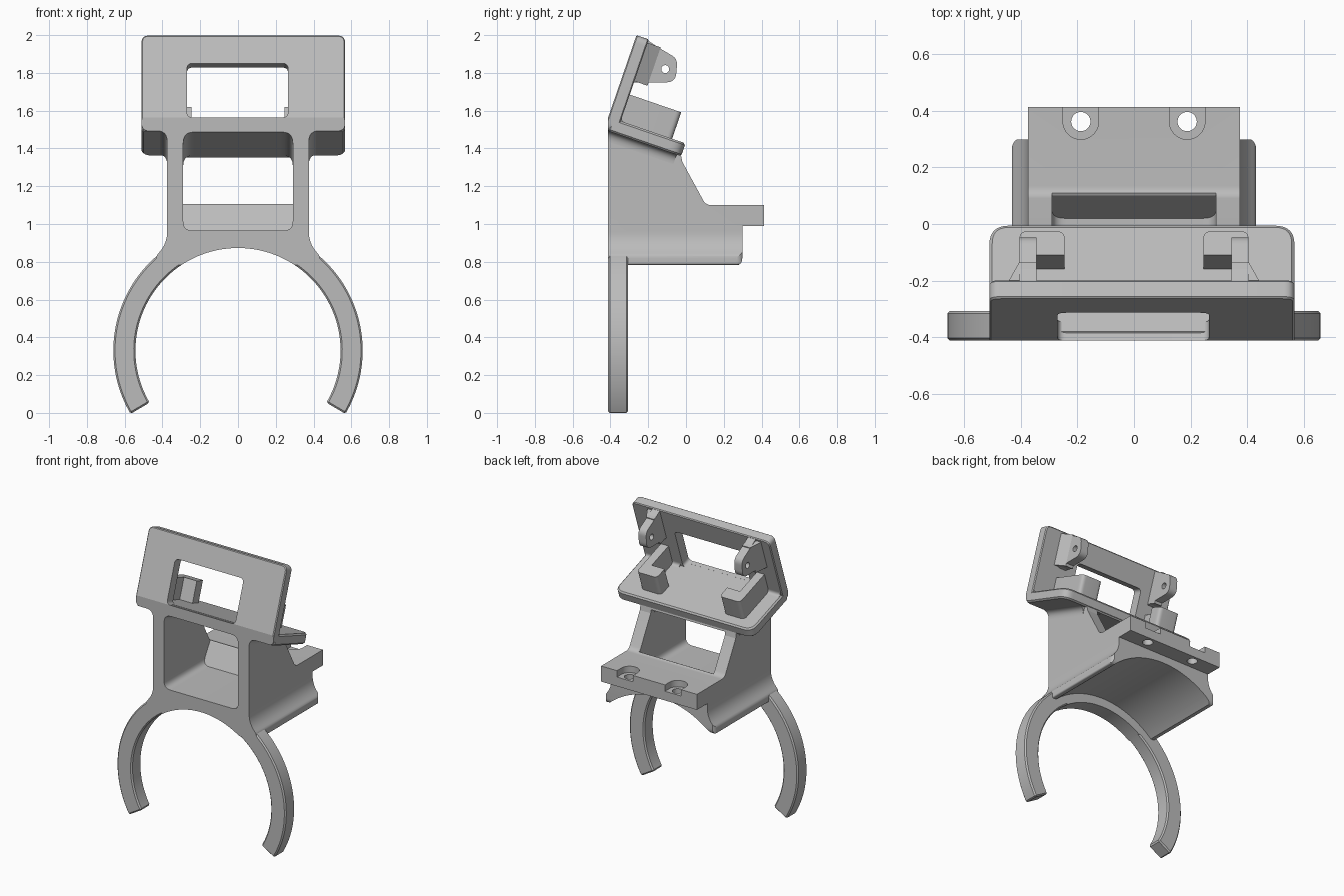
import bpy, bmesh, math
from mathutils import Vector

cube = bpy.data.objects.get("Cube")
if cube:
    bpy.data.objects.remove(cube, do_unlink=True)

grey = bpy.data.materials.new("plain_grey")
grey.use_nodes = True
COLOUR = (0.5, 0.5, 0.5, 1)
grey.diffuse_color = COLOUR
grey.node_tree.nodes["Principled BSDF"].inputs["Base Color"].default_value = COLOUR

# Tilted frame of the upper cradle: u runs back along the shelf, v up the panel
TILT = math.radians(19)
C, S = math.cos(TILT), math.sin(TILT)
FRONT, BACK = -0.412, 0.413


def tilted(x, u, v):
    return Vector((x, FRONT + u * C + v * S, 1.497 - u * S + v * C))


# Each plane maps (p, q, depth) to a point
PLANES = {
    "side": lambda p, q, d: Vector((d, p, q)),
    "front": lambda p, q, d: Vector((p, d, q)),
    "top": lambda p, q, d: Vector((p, q, d)),
    "shelf": lambda p, q, d: tilted(p, q, d),
    "panel": lambda p, q, d: tilted(p, d, q),
    "cradle_side": lambda p, q, d: tilted(d, p, q),
}


def rounded(points, steps=8):
    """Round the corners that carry a third value, the corner length."""
    out = []
    for i, pt in enumerate(points):
        p = Vector(pt[:2])
        if len(pt) < 3:
            out.append(p)
            continue
        a = Vector(points[i - 1][:2]) - p
        b = Vector(points[(i + 1) % len(points)][:2]) - p
        a, b = p + a.normalized() * pt[2], p + b.normalized() * pt[2]
        for k in range(steps + 1):
            t = k / steps
            out.append(a * (1 - t) ** 2 + p * 2 * t * (1 - t) + b * t * t)
    return out


def rect(x0, x1, y0, y1, r):
    return [(x0, y0, r), (x1, y0, r), (x1, y1, r), (x0, y1, r)]


def circle(cx, cy, r, n=32):
    return [(cx + r * math.cos(math.tau * k / n), cy + r * math.sin(math.tau * k / n))
            for k in range(n)]


def flip(points, s):
    return [(s * p[0], *p[1:]) for p in points]


def symmetric(half):
    return half + flip(reversed(half), -1)


def prism(name, plane, points, d0, d1):
    bm = bmesh.new()
    place = PLANES[plane]
    pts = rounded(points)
    ends = [[bm.verts.new(place(p[0], p[1], d)) for p in pts] for d in (d0, d1)]
    bm.faces.new(ends[0])
    bm.faces.new(ends[1][::-1])
    for i in range(len(pts)):
        j = (i + 1) % len(pts)
        bm.faces.new((ends[0][i], ends[1][i], ends[1][j], ends[0][j]))
    bmesh.ops.recalc_face_normals(bm, faces=bm.faces)
    mesh = bpy.data.meshes.new(name)
    bm.to_mesh(mesh)
    bm.free()
    mesh.materials.append(grey)
    obj = bpy.data.objects.new(name, mesh)
    bpy.context.collection.objects.link(obj)
    return obj


def select(obj):
    bpy.ops.object.select_all(action="DESELECT")
    bpy.context.view_layer.objects.active = obj
    obj.select_set(True)


def combine(obj, tool, operation="DIFFERENCE"):
    mod = obj.modifiers.new("combine", "BOOLEAN")
    mod.operation, mod.solver, mod.object = operation, "EXACT", tool
    select(obj)
    bpy.ops.object.modifier_apply(modifier=mod.name)
    bpy.data.objects.remove(tool, do_unlink=True)


def chamfer(obj, width):
    mod = obj.modifiers.new("chamfer", "BEVEL")
    mod.width, mod.segments, mod.limit_method = width, 1, "ANGLE"
    mod.angle_limit = math.radians(50)
    select(obj)
    bpy.ops.object.modifier_apply(modifier=mod.name)


def trim_front(obj):
    block = [(-0.8, 1.2), (FRONT, 1.2), (FRONT, 1.8), (-0.8, 1.8)]
    combine(obj, prism("front_trim", "side", block, -0.8, 0.8))


RING_Z, R_IN, R_OUT, RING_BACK = 0.33, 0.543, 0.66, -0.307

# Body: front outline crossed with the side and plan outlines
outline = symmetric([(0.375, 1.6), (0.375, 0.9, 0.06), (0.432, 0.832, 0.015),
                     (0.432, 0.784, 0.012)])
body = prism("body", "front", outline, FRONT, BACK)
side = [(-0.5, 0.7), (-0.5, 1.5), (FRONT, 1.5), (-0.03, 1.385), (-0.02, 1.33),
        (0.105, 1.1, 0.03), (0.5, 1.1), (0.5, 0.99), (0.298, 0.99), (0.298, 0.78, 0.04),
        (0.2, 0.78), (0.2, 0.7)]
combine(body, prism("side_cutter", "side", side, -0.6, 0.6), "INTERSECT")
plan = symmetric([(0.45, -0.5), (0.45, 0.2), (0.432, 0.2), (0.432, 0.305, 0.045),
                  (0.376, 0.305), (0.376, 0.5)])
combine(body, prism("plan_cutter", "top", plan, 0.5, 1.8), "INTERSECT")

# Bore, wider behind the ring
combine(body, prism("bore", "front", circle(0, RING_Z, R_IN, 128), -0.6, 0.6))
combine(body, prism("wide_bore", "front", circle(0, RING_Z, 0.605, 128), RING_BACK, 0.6))

# Window through the body, with a ramp up to the rear tab
window = prism("window_cutter", "front", rect(-0.29, 0.29, 0.965, 1.7, 0.05), -0.6, 0.6)
under = [(-0.6, 0.9), (0.0, 0.9), (0.02, 0.965), (0.1, 1.102), (0.3, 1.2),
         (0.0, 1.345), (FRONT, 1.487), (-0.6, 1.55)]
combine(window, prism("ramp_cutter", "side", under, -0.5, 0.5), "INTERSECT")
combine(body, window)

# Screw holes in the rear tab, with open counterbores
for s in (-1, 1):
    x, y, r = s * 0.188, 0.362, 0.063
    combine(body, prism("hole", "top", circle(x, y, 0.034), 0.95, 1.2))
    slot = [(x - r, 0.5), (x + r, 0.5)]
    slot += [(x + r * math.cos(math.pi * k / 16), y - r * math.sin(math.pi * k / 16))
             for k in range(17)]
    combine(body, prism("counterbore", "top", slot, 1.055, 1.2))
parts = [body]

# Two curved arms of the open ring
N = 40
angles = [math.radians(-30.5 + 90 * k / N) for k in range(N + 1)]
arc = [(R_OUT * math.cos(a), RING_Z + R_OUT * math.sin(a)) for a in angles]
arc += [(R_IN * math.cos(a), RING_Z + R_IN * math.sin(a)) for a in reversed(angles)]
for s, label in ((1, "left"), (-1, "right")):
    arm = prism(label + "_ring_arm", "front", flip(arc, s), FRONT, RING_BACK)
    chamfer(arm, 0.009)
    parts.append(arm)

# Sloped shelf and leaning panel of the cradle
X0, X1 = -0.511, 0.567
shelf = prism("shelf", "shelf", [(X0, 0), (X1, 0), (X1, 0.41, 0.07), (X0, 0.41, 0.07)],
              -0.005, 0.067)
chamfer(shelf, 0.01)
panel = prism("panel", "panel", rect(X0, X1, -0.004, 0.524, 0.04), -0.022, 0.047)
chamfer(panel, 0.006)
combine(panel, prism("panel_window", "panel", rect(-0.27, 0.265, 0.064, 0.366, 0.03), -0.2, 0.2))
trim_front(panel)
parts += [shelf, panel]

clip = [(0.405, 0.03), (0.405, 0.335, 0.03), (0.245, 0.335, 0.03), (0.245, 0.245),
        (0.345, 0.245), (0.345, 0.03)]
lug = [(-0.215, 1.98), (-0.13, 1.925), (-0.045, 1.875, 0.035), (-0.055, 1.75, 0.05), (-0.3, 1.75)]
gusset = [(0.345, 0.03), (0.345, 0.12), (0.405, 0.12), (0.445, 0.045), (0.445, 0.03)]
outer_fillet = [(0.36, 0.02), (0.36, -0.07), (0.375, -0.065), (0.375, -0.003, 0.055),
                (0.435, -0.003), (0.435, 0.02)]
inner_fillet = [(0.3, 0.0), (0.3, -0.075), (0.29, -0.07), (0.29, -0.01, 0.055),
                (0.23, -0.01), (0.23, 0.0)]
for s, label in ((1, "left"), (-1, "right")):
    # Hooked clip, pierced lug and its gusset
    parts.append(prism(label + "_clip", "shelf", flip(clip, s), 0.05, 0.215))
    ear = prism(label + "_lug", "side", lug, s * 0.345, s * 0.405)
    combine(ear, prism("pin_hole", "side", circle(-0.11, 1.82, 0.021), -0.6, 0.6))
    parts.append(ear)
    parts.append(prism(label + "_gusset", "shelf", flip(gusset, s), 0.29, 0.505))
    # Fillets below the shelf and in the corner of the cradle
    for name, shape in (("_outer_fillet", outer_fillet), ("_inner_fillet", inner_fillet)):
        web = prism(label + name, "panel", flip(shape, s), 0, 0.385)
        trim_front(web)
        parts.append(web)
    edge = X1 - 0.012 if s > 0 else X0 + 0.012
    parts.append(prism(label + "_corner_fillet", "cradle_side",
                       [(0.04, 0.06), (0.04, 0.092), (0.047, 0.092), (0.047, 0.067, 0.024),
                        (0.072, 0.067), (0.072, 0.06)], s * 0.285, edge))

for obj in parts:
    select(obj)
    bpy.ops.object.shade_smooth_by_angle(angle=math.radians(18))
